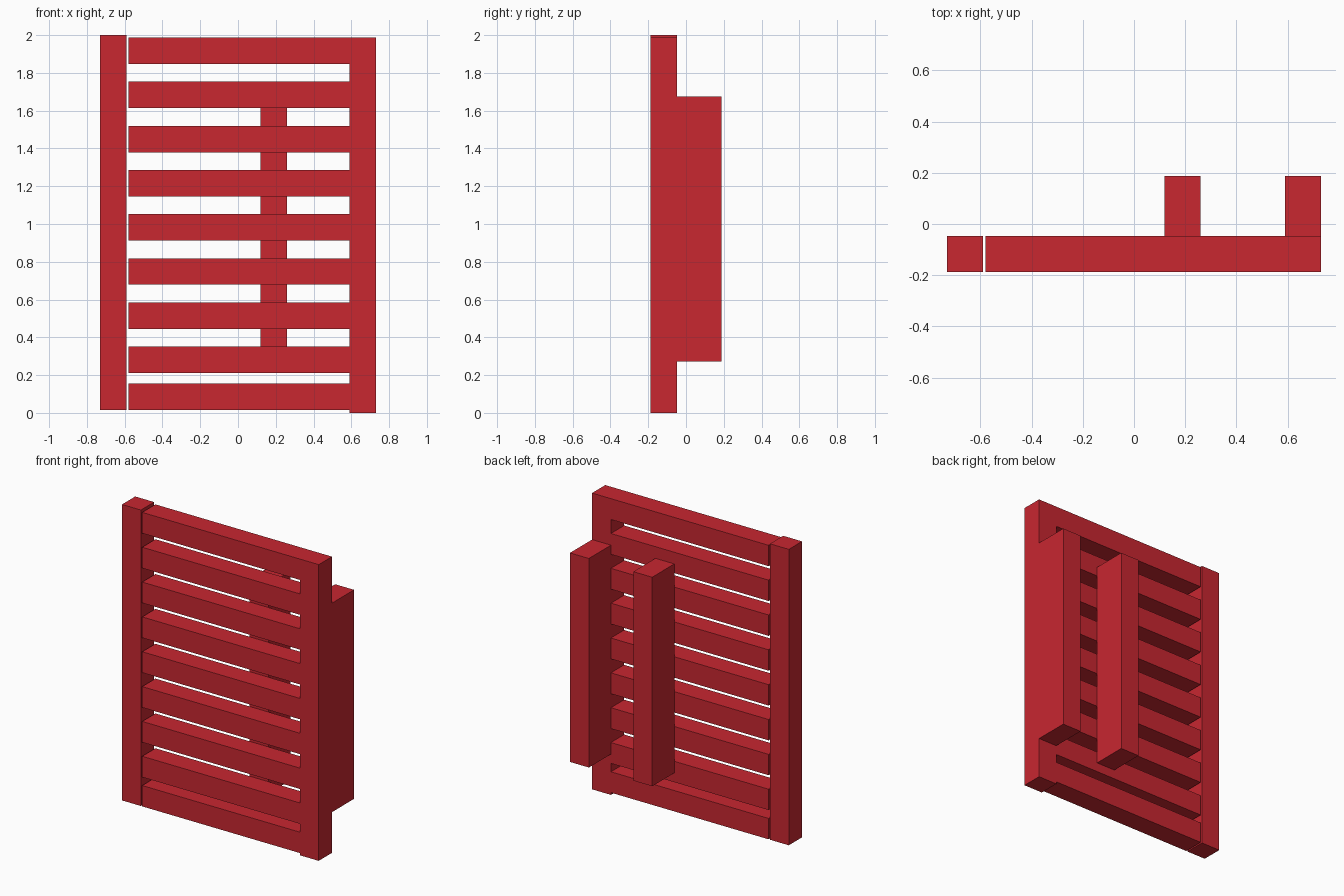
import bpy
import bmesh

if "Cube" in bpy.data.objects:
    bpy.data.objects.remove(bpy.data.objects["Cube"])

red = bpy.data.materials.new("red_paint")
red.diffuse_color = (0.58, 0.02, 0.03, 1.0)
red.use_nodes = True
red.node_tree.nodes["Principled BSDF"].inputs["Base Color"].default_value = red.diffuse_color

BEAM = 0.14                      # common beam thickness
FRONT, MID, BACK = -0.187, -0.047, 0.187


def box(name, x, y, z):
    """Box from (min, max) ranges on each axis."""
    bm = bmesh.new()
    bmesh.ops.create_cube(bm, size=1.0)
    for v in bm.verts:
        v.co = [r[0] if c < 0 else r[1] for c, r in zip(v.co, (x, y, z))]
    mesh = bpy.data.meshes.new(name)
    bm.to_mesh(mesh)
    bm.free()
    mesh.materials.append(red)
    obj = bpy.data.objects.new(name, mesh)
    bpy.context.collection.objects.link(obj)
    return obj


# Upright posts: the left one stands slightly apart and higher
box("left_post", (-0.73, -0.59), (FRONT, MID), (0.015, 2.0))
box("right_post", (0.59, 0.73), (FRONT, MID), (0.0, 1.987))

# Horizontal slats: eight evenly spaced, plus a closer one at the bottom
slat_bottoms = [1.987 - BEAM - i * 0.2337 for i in range(8)] + [0.015]
for i, z in enumerate(slat_bottoms):
    box(f"slat_{i + 1}", (-0.58, 0.59), (FRONT, MID), (z, z + BEAM))

# Vertical braces on the back
for name, x in (("middle_back_brace", 0.12), ("right_back_brace", 0.59)):
    box(name, (x, x + BEAM), (MID, BACK), (0.273, 1.675))
